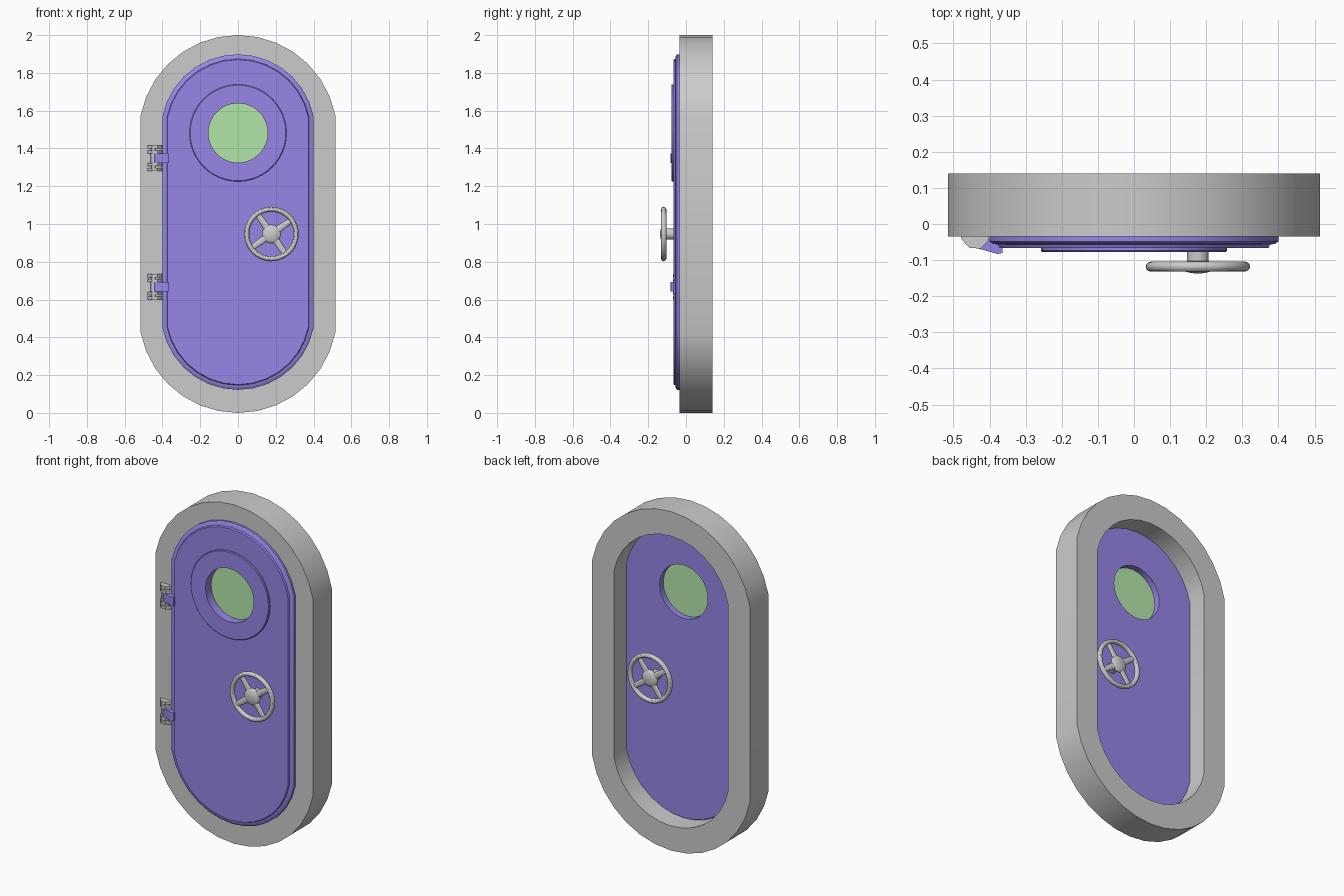
import bpy, bmesh, math
from math import sin, cos, pi, radians

if "Cube" in bpy.data.objects:
    bpy.data.objects.remove(bpy.data.objects["Cube"])


def material(name, rgb):
    m = bpy.data.materials.new(name)
    m.diffuse_color = (*rgb, 1)
    m.use_nodes = True
    m.node_tree.nodes["Principled BSDF"].inputs["Base Color"].default_value = m.diffuse_color
    return m


blue = material("blue_paint", (0.31, 0.24, 0.80))
green = material("green_glass", (0.45, 0.80, 0.40))


def finish(ob, name, mat=None, smooth=True):
    ob.name = name
    if mat:
        ob.data.materials.append(mat)
    if smooth:
        bpy.ops.object.select_all(action='DESELECT')
        ob.select_set(True)
        bpy.context.view_layer.objects.active = ob
        bpy.ops.object.shade_smooth_by_angle(angle=radians(30))
    return ob


def loft(name, loops, mat=None, cyclic=False, smooth=True):
    """Skin a row of equal-length loops; cap the ends unless cyclic."""
    bm = bmesh.new()
    rings = [[bm.verts.new(p) for p in lp] for lp in loops]
    n = len(rings[0])
    pairs = list(zip(rings, rings[1:])) + ([(rings[-1], rings[0])] if cyclic else [])
    for a, b in pairs:
        for i in range(n):
            j = (i + 1) % n
            bm.faces.new((a[i], a[j], b[j], b[i]))
    if not cyclic:
        bm.faces.new(rings[0])
        bm.faces.new(rings[-1])
    bmesh.ops.recalc_face_normals(bm, faces=bm.faces)
    me = bpy.data.meshes.new(name)
    bm.to_mesh(me)
    bm.free()
    ob = bpy.data.objects.new(name, me)
    bpy.context.collection.objects.link(ob)
    return finish(ob, name, mat, smooth)


def pill(r, y, low, high):
    """Upright stadium outline with faceted ends and flat sides."""
    angs = [radians(11.25 * k) for k in range(1, 16)]
    top = [(r * cos(a), y, high + r * sin(a)) for a in angs]
    return top + [(-r * cos(a), y, low - r * sin(a)) for a in angs]


def circle(r, y, x, z, n=48):
    return [(x + r * cos(2 * pi * i / n), y, z + r * sin(2 * pi * i / n)) for i in range(n)]


def prism(name, outline, z0, z1, mat=None):
    return loft(name, [[(x, y, z) for x, y in outline] for z in (z0, z1)], mat, smooth=False)


# Wall frame
loft("frame", [pill(r, y, 0.525, 1.475) for r, y in
               ((0.525, -0.035), (0.525, 0.14), (0.38, 0.14), (0.38, -0.035))], cyclic=True)

# Door leaf: stepped on both faces about its middle plane
MID = -0.02
section = ((0.38, -0.046), (0.384, -0.037), (0.398, -0.035), (0.408, -0.028),
           (0.408, 0.028), (0.398, 0.035), (0.384, 0.037), (0.38, 0.042))
door = loft("door", [pill(r, MID + d, 0.53, 1.49) for r, d in section], blue)

# Porthole opening, raised ring and glass
PZ = 1.482
cutter = loft("porthole_cutter", [circle(0.157, y, 0, PZ) for y in (-0.3, 0.3)], smooth=False)
cutter.hide_render = True
cut = door.modifiers.new("porthole", 'BOOLEAN')
cut.object = cutter
cut.solver = 'EXACT'
bpy.context.view_layer.objects.active = door
bpy.ops.object.modifier_apply(modifier=cut.name)
bpy.data.objects.remove(cutter)
loft("porthole_ring", [circle(r, y, 0, PZ) for r, y in
                       ((0.157, -0.06), (0.257, -0.06), (0.257, -0.074),
                        (0.253, -0.078), (0.157, -0.078))], blue, cyclic=True)
loft("porthole_glass", [circle(0.158, y, 0, PZ) for y in (-0.026, -0.014)], green)


# Hand wheels on both faces
WX, WZ = 0.177, 0.947


def hand_wheel(side, y, face, turn):
    bpy.ops.mesh.primitive_torus_add(major_segments=40, minor_segments=12, major_radius=0.131,
                                     minor_radius=0.0135, location=(WX, y, WZ),
                                     rotation=(pi / 2, 0, 0))
    finish(bpy.context.object, side + "_wheel_rim")
    bpy.ops.mesh.primitive_uv_sphere_add(segments=24, ring_count=12, radius=0.05,
                                         location=(WX, y, WZ), rotation=(pi / 2, 0, 0))
    bpy.context.object.scale = (1, 1, 0.38)
    finish(bpy.context.object, side + "_wheel_hub")
    loft(side + "_wheel_stem", [circle(0.03, v, WX, WZ, 24) for v in (face, y)])
    for k in range(4):
        a = radians(turn + 90 * k)
        bpy.ops.mesh.primitive_cone_add(vertices=12, radius1=0.02, radius2=0.015, depth=0.10,
                                        location=(WX + 0.08 * cos(a), y, WZ + 0.08 * sin(a)),
                                        rotation=(0, pi / 2 - a, 0))
        bpy.context.object.scale = (1, 0.5, 1)
        finish(bpy.context.object, f"{side}_wheel_spoke_{k + 1}")


hand_wheel("front", -0.118, -0.06, 35)
hand_wheel("back", 0.082, 0.015, 55)

# Hinges: blue arm on the door between grey lugs on the frame
arm = ((-0.467, -0.045), (-0.435, -0.067), (-0.378, -0.083), (-0.364, -0.08),
       (-0.364, -0.058), (-0.395, -0.04))
lug = ((-0.48, -0.03), (-0.478, -0.042), (-0.456, -0.066), (-0.425, -0.068), (-0.402, -0.045), (-0.402, -0.03))
plate = ((-0.44, -0.03), (-0.44, -0.045), (-0.402, -0.045), (-0.402, -0.03))
for name, z in (("upper", 1.348), ("lower", 0.667)):
    prism(name + "_hinge_arm", arm, z - 0.025, z + 0.025, blue)
    prism(name + "_hinge_plate", plate, z - 0.067, z + 0.067)
    for i, c in enumerate((-0.059, -0.034, 0.034, 0.059)):
        prism(f"{name}_hinge_lug_{i + 1}", lug, z + c - 0.008, z + c + 0.008)
    bpy.ops.mesh.primitive_cylinder_add(vertices=16, radius=0.011, depth=0.13,
                                        location=(-0.447, -0.052, z))
    finish(bpy.context.object, name + "_hinge_pin")
